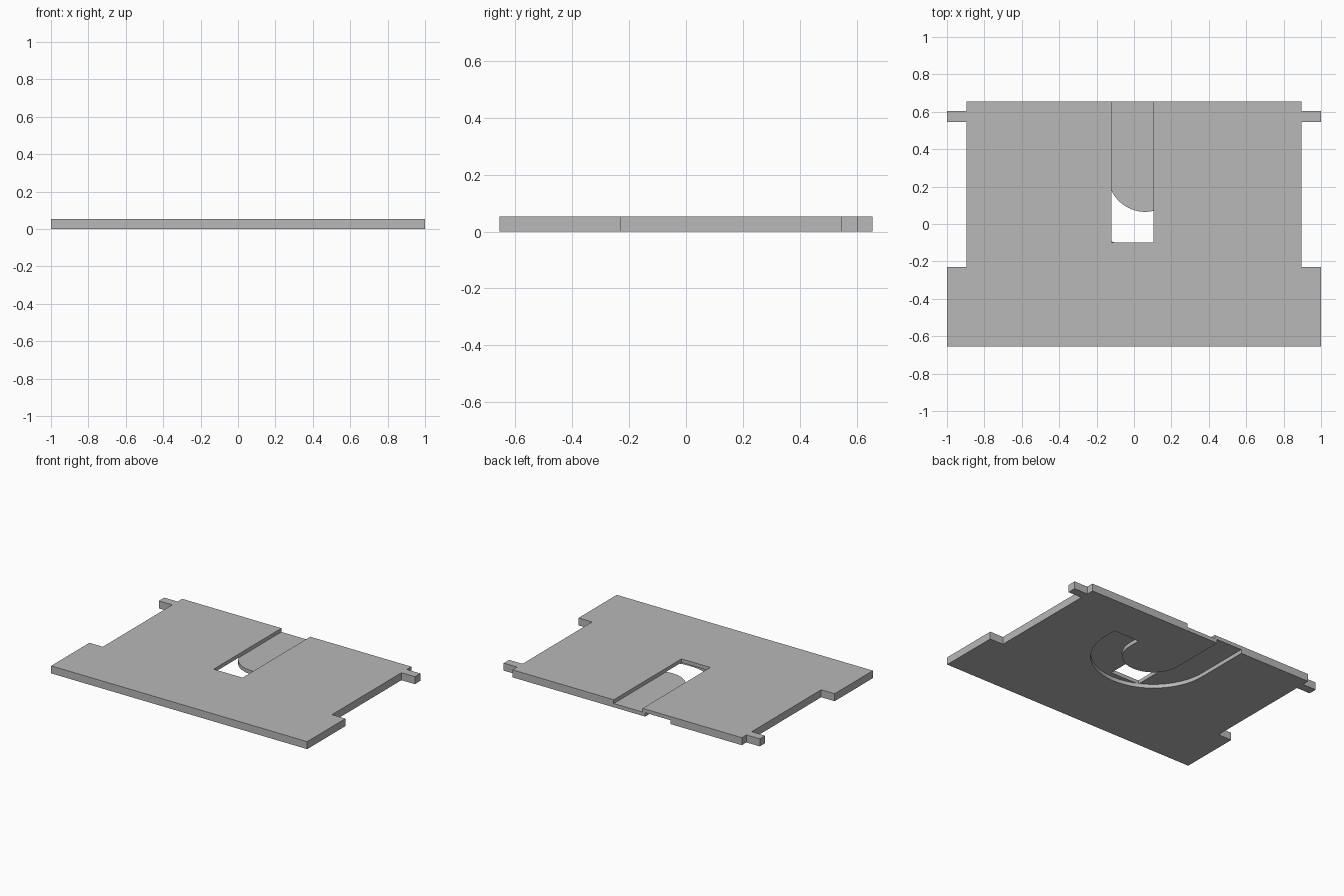
import bpy, bmesh
from math import cos, sin, pi, radians

if "Cube" in bpy.data.objects:
    bpy.data.objects.remove(bpy.data.objects["Cube"], do_unlink=True)

THICK = 0.053
HALF = THICK / 2

grey = bpy.data.materials.new("plain grey")
grey.use_nodes = True
colour = (0.48, 0.48, 0.48, 1)
grey.diffuse_color = colour
grey.node_tree.nodes["Principled BSDF"].inputs["Base Color"].default_value = colour


def prism(name, outline, z0, z1):
    """Extrude a closed outline from z0 up to z1."""
    bm = bmesh.new()
    face = bm.faces.new([bm.verts.new((x, y, z0)) for x, y in outline])
    out = bmesh.ops.extrude_face_region(bm, geom=[face])
    verts = [v for v in out["geom"] if isinstance(v, bmesh.types.BMVert)]
    bmesh.ops.translate(bm, verts=verts, vec=(0, 0, z1 - z0))
    bmesh.ops.recalc_face_normals(bm, faces=bm.faces)
    mesh = bpy.data.meshes.new(name)
    bm.to_mesh(mesh)
    bm.free()
    mesh.materials.append(grey)
    obj = bpy.data.objects.new(name, mesh)
    bpy.context.collection.objects.link(obj)
    return obj


def carve(target, cutter):
    """Subtract the cutter, apply the result and discard the cutter."""
    cutter.hide_render = True
    mod = target.modifiers.new("cut", "BOOLEAN")
    mod.operation = "DIFFERENCE"
    mod.solver = "EXACT"
    mod.object = cutter
    bpy.ops.object.select_all(action="DESELECT")
    bpy.context.view_layer.objects.active = target
    target.select_set(True)
    bpy.ops.object.modifier_apply(modifier=mod.name)
    bpy.data.objects.remove(cutter, do_unlink=True)


# Plate outline: wide front, narrower body, small tabs near the back
BODY, BACK = 0.895, 0.656
right_half = [(1, -BACK), (1, -0.23), (BODY, -0.23), (BODY, 0.545),
              (1, 0.545), (1, 0.605), (BODY, 0.605), (BODY, BACK)]
left_half = [(-x, y) for x, y in reversed(right_half)]
plate = prism("slotted_plate", right_half + left_half, 0, THICK)

# Straight slot in the top face, open at the back
slot = prism("slot_cutter",
             [(-0.12, -0.1), (0.105, -0.1), (0.105, 1), (-0.12, 1)],
             HALF, THICK + 0.1)
carve(plate, slot)

# Hook-shaped channel in the underside: long leg to the back, short leg blind
CX, CY, INNER, OUTER, STEPS = 0.06, 0.265, 0.2, 0.4, 40


def arc(radius):
    angles = [pi + pi * i / STEPS for i in range(STEPS + 1)]
    return [(CX + radius * cos(a), CY + radius * sin(a)) for a in angles]


channel = ([(CX - OUTER, 1)] + arc(OUTER) + [(CX + OUTER, 0.355), (CX + INNER, 0.355)]
           + arc(INNER)[::-1] + [(CX - INNER, 1)])
carve(plate, prism("channel_cutter", channel, -0.1, HALF + 0.0006))

bpy.ops.object.shade_smooth_by_angle(angle=radians(30))
